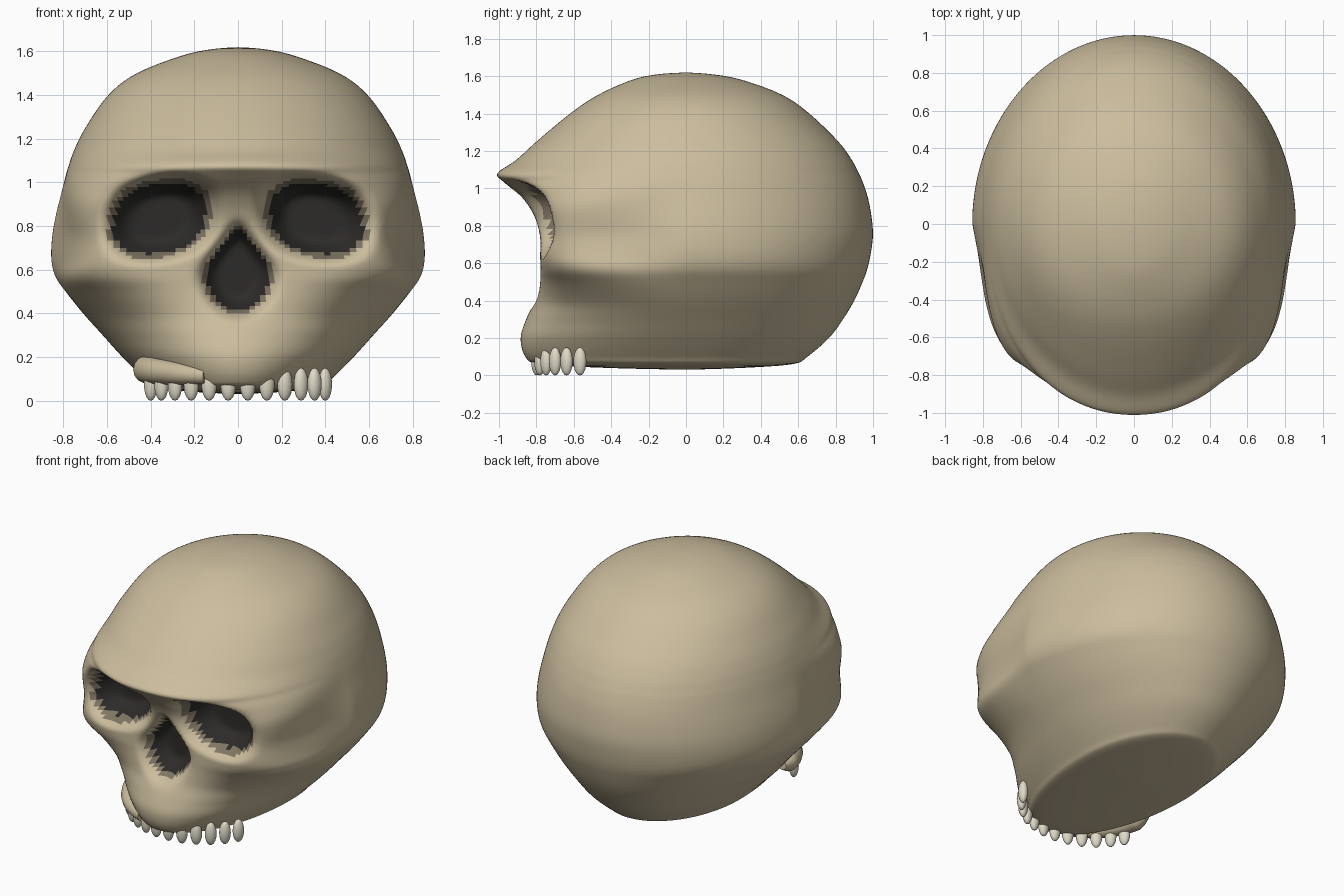
import bpy, bmesh, math

if "Cube" in bpy.data.objects:
    bpy.data.objects.remove(bpy.data.objects["Cube"])


def material(name, rgb):
    m = bpy.data.materials.new(name)
    m.diffuse_color = (*rgb, 1)
    m.use_nodes = True
    m.node_tree.nodes["Principled BSDF"].inputs["Base Color"].default_value = m.diffuse_color
    return m


BONE = material("bone", (0.60, 0.51, 0.34))
SHADE = material("cavity_rim", (0.22, 0.185, 0.13))
DARK = material("cavity", (0.025, 0.024, 0.022))
ENAMEL = material("enamel", (0.74, 0.70, 0.57))


def smoothstep(a, b, v):
    t = min(1, max(0, (v - a) / (b - a)))
    return t * t * (3 - 2 * t)


# Skull sections: z, half width, front reach, back reach, front squareness
ROWS = [
    (0.03, 0, 0, 0, 2), (0.04, .2, .42, .3, 2), (0.06, .38, .78, .57, 2),
    (0.10, .43, .86, .65, 2), (0.2, .53, .885, .765, 2), (0.3, .62, .855, .84, 2),
    (0.4, .71, .81, .90, 2.2), (0.5, .79, .785, .945, 3), (0.57, .838, .78, .97, 4.5),
    (0.65, .856, .78, .988, 6.5), (0.75, .852, .785, 1.0, 7), (0.85, .835, .81, .992, 5.5),
    (0.95, .81, .875, .973, 3.5), (1.03, .79, .97, .947, 2.4), (1.08, .775, 1.01, .925, 2.1),
    (1.15, .75, .91, .888, 2), (1.25, .70, .80, .815, 2), (1.4, .595, .62, .66, 2),
    (1.5, .465, .47, .515, 2), (1.58, .26, .29, .30, 2), (1.61, .125, .15, .14, 2),
    (1.62, 0, 0, 0, 2)]


def section(t):
    i = min(int(t), len(ROWS) - 2)
    u = t - i
    p = [ROWS[min(max(i + k, 0), len(ROWS) - 1)] for k in (-1, 0, 1, 2)]
    return [0.5 * (2 * b + (c - a) * u + (2 * a - 5 * b + 4 * c - d) * u * u
                   + (3 * b - a - 3 * c + d) * u ** 3) for a, b, c, d in zip(*p)]


def socket(x, z):
    dx, dz = abs(x) - 0.36, z - 0.835 + 0.12 * (abs(x) - 0.36)
    r = (abs(dx / 0.24) ** 2.4 + abs(dz / 0.18) ** 2.4) ** (1 / 2.4)
    return 1 - smoothstep(0.55, 1.2, r)


def nose(x, z):
    half = 0.17 - 0.11 * smoothstep(0.56, 0.82, z)
    r = math.hypot(x / half, (z - 0.60) / 0.21)
    return 1 - smoothstep(0.6, 1.15, r)


# Skull: stacked rings with sockets and nose pushed in
SEG, SUB = 192, 6
bm = bmesh.new()
rings = []
steps = (len(ROWS) - 1) * SUB
for k in range(1, steps):
    z, w, f, b, n = section(k / SUB)
    ring = []
    for s in range(SEG):
        a = 2 * math.pi * s / SEG
        c, sn = math.cos(a), math.sin(a)
        e, reach = (n, f) if sn < 0 else (2, b)
        r = (abs(c / w) ** e + abs(sn / reach) ** e) ** (-1 / e)
        x, y = r * c, r * sn
        if y < 0:  # cheeks taper towards the face
            x *= 1 + 0.05 * max(0, n - 2) * y
        if y < -0.3 and 0.3 < z < 1.1:
            d = socket(x, z)
            y += (max(y, -0.57) - y) * d
            d = nose(x, z)
            y += (max(y, -0.62) - y) * d
        ring.append(bm.verts.new((x, y, z)))
    rings.append(ring)
for lo, hi in zip(rings, rings[1:]):
    for s in range(SEG):
        q = (s + 1) % SEG
        bm.faces.new((lo[s], lo[q], hi[q], hi[s]))
for ring, z, flip in ((rings[0], 0.03, True), (rings[-1], 1.62, False)):
    pole = bm.verts.new((0, 0, z))
    for s in range(SEG):
        q = ring[(s + 1) % SEG]
        bm.faces.new((q, ring[s], pole) if flip else (ring[s], q, pole))
for face in bm.faces:
    p = face.calc_center_median()
    face.smooth = True
    if p.y < -0.3:
        d = max(socket(p.x, p.z), nose(p.x, p.z))
        face.material_index = 2 if d > 0.5 else 1 if d > 0.25 else 0
mesh = bpy.data.meshes.new("skull")
bm.to_mesh(mesh)
bm.free()
for m in (BONE, SHADE, DARK):
    mesh.materials.append(m)
skull = bpy.data.objects.new("skull", mesh)
bpy.context.collection.objects.link(skull)
soften = skull.modifiers.new("soften", "SMOOTH")
soften.factor = 0.5
soften.iterations = 4

# Upper teeth along the dental arch
for i in range(12):
    a = math.radians((i - 5.5) * 11.4)
    bpy.ops.mesh.primitive_uv_sphere_add(
        segments=16, ring_count=10, radius=1,
        location=(0.45 * math.sin(a), -0.37 - 0.43 * math.cos(a), 0.075),
        rotation=(0, 0, a))
    tooth = bpy.context.object
    tooth.name = f"tooth_{i + 1}"
    tooth.scale = (0.036, 0.03, 0.075)
    tooth.data.materials.append(ENAMEL)
    bpy.ops.object.shade_smooth()

# Gum ridge: a short tube on one side of the arch, rounded at the outer end
curve = bpy.data.curves.new("gum_ridge", "CURVE")
curve.dimensions = "3D"
curve.bevel_depth = 0.065
curve.bevel_resolution = 5
curve.use_fill_caps = True
spline = curve.splines.new("POLY")
N = 28
spline.points.add(N - 1)
for i, pt in enumerate(spline.points):
    u = i / (N - 1)
    a = math.radians(-86 + 66 * u)
    pt.co = (0.43 * math.sin(a), -0.37 - 0.45 * math.cos(a), 0.148 - 0.033 * u, 1)
    pt.radius = (1 - 0.42 * u ** 2) * min(1, 0.45 + 4 * u)
    pt.radius = max(0.3, pt.radius)
curve.materials.append(BONE)
for s in curve.splines:
    s.use_smooth = True
gum = bpy.data.objects.new("gum_ridge", curve)
bpy.context.collection.objects.link(gum)
